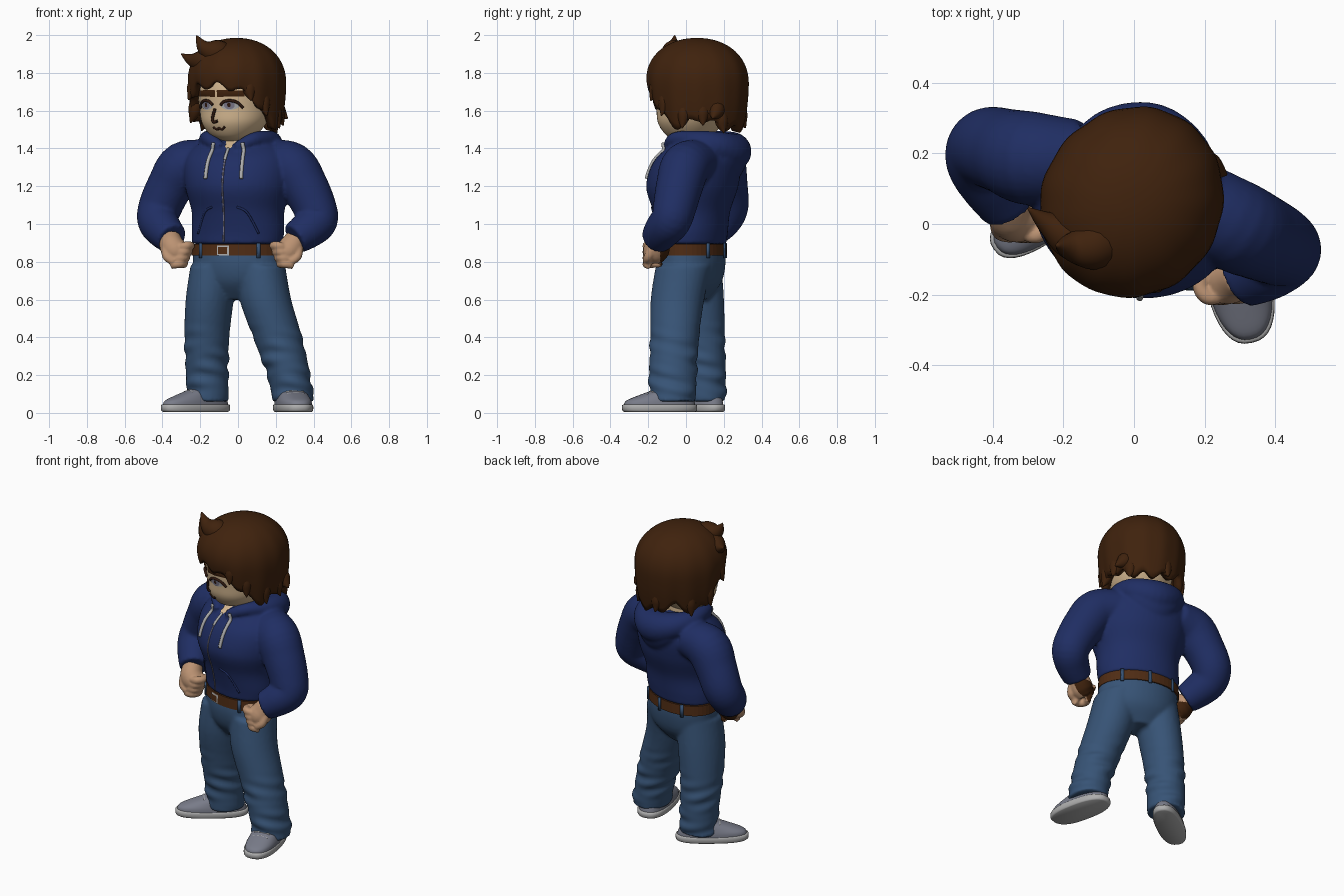
import bpy, bmesh
from math import sin, cos, pi, radians, atan2
from mathutils import Vector
from mathutils.bvhtree import BVHTree

if "Cube" in bpy.data.objects:
    bpy.data.objects.remove(bpy.data.objects["Cube"])

COLOURS = {
    "hoodie_blue": (0.014, 0.027, 0.125), "denim_blue": (0.038, 0.087, 0.180),
    "hair_brown": (0.050, 0.016, 0.004), "face_skin": (0.68, 0.49, 0.29),
    "hand_skin": (0.50, 0.29, 0.17), "belt_brown": (0.078, 0.025, 0.007),
    "shoe_grey": (0.19, 0.20, 0.25), "light_grey": (0.42, 0.42, 0.42),
    "eye_grey": (0.20, 0.19, 0.26), "dark_line": (0.03, 0.010, 0.005)}
MAT = {}
for key, rgb in COLOURS.items():
    MAT[key] = bpy.data.materials.new(key)
    MAT[key].diffuse_color = (*rgb, 1)

BODY, FACE = radians(-17), radians(-30)      # body and head are turned
CHEST, HEAD = (0, 0.08), (-0.01, 0.04)


def world(x, y, z, yaw, c):
    return Vector((c[0] + x * cos(yaw) - y * sin(yaw), c[1] + x * sin(yaw) + y * cos(yaw), z))


def make(name, verts, faces, mat):
    bm = bmesh.new()
    vs = [bm.verts.new(v) for v in verts]
    for f in faces:
        bm.faces.new([vs[i] for i in f])
    bmesh.ops.recalc_face_normals(bm, faces=bm.faces)
    me = bpy.data.meshes.new(name)
    bm.to_mesh(me)
    bm.free()
    me.materials.append(MAT[mat])
    me.shade_smooth()
    ob = bpy.data.objects.new(name, me)
    bpy.context.collection.objects.link(ob)
    return ob


def spline(pts, steps):
    out = []
    for i in range(len(pts) - 1):
        a, b, c, d = pts[max(i - 1, 0)], pts[i], pts[i + 1], pts[min(i + 2, len(pts) - 1)]
        for k in range(steps):
            t = k / steps
            out.append([0.5 * (2*q + (r-p)*t + (2*p-5*q+4*r-s)*t*t + (3*q-p-3*r+s)*t**3)
                        for p, q, r, s in zip(a, b, c, d)])
    return out + [list(pts[-1])]


def tube(name, rings, mat, yaw=None, n=28, steps=5, power=1.0):
    """Loft of rings (x, y, z, rx[, ry]); level rings when yaw is given."""
    rings = spline([r if len(r) == 5 else (*r, r[3]) for r in rings], steps)
    verts, side = [], Vector((0.3, 0.5, 0.8))
    for i, (x, y, z, rx, ry) in enumerate(rings):
        if yaw is not None:
            side, up = Vector((cos(yaw), sin(yaw), 0)), Vector((-sin(yaw), cos(yaw), 0))
        else:
            t = (Vector(rings[min(i+1, len(rings)-1)][:3]) - Vector(rings[max(i-1, 0)][:3])).normalized()
            side = (side - t * side.dot(t)).normalized()
            up = t.cross(side)
        for k in range(n):
            c, s = cos(2*pi*k/n), sin(2*pi*k/n)
            c, s = (abs(v)**power * (1 if v > 0 else -1) for v in (c, s))
            verts.append(Vector((x, y, z)) + side * c * max(rx, .001) + up * s * max(ry, .001))
    m = len(rings)
    faces = [(i*n+k, i*n+(k+1) % n, (i+1)*n+(k+1) % n, (i+1)*n+k) for i in range(m-1) for k in range(n)]
    faces += [tuple(range(n))[::-1], tuple(range((m-1)*n, m*n))]
    return make(name, verts, faces, mat)


def fuse(name, parts, mat, voxel, smooth):
    """Weld overlapping closed parts into one smooth skin."""
    bm = bmesh.new()
    for p in parts:
        bm.from_mesh(p.data)
        bpy.data.objects.remove(p)
    ob = make(name, [], [], mat)
    bm.to_mesh(ob.data)
    bm.free()
    mod = ob.modifiers.new("weld", 'REMESH')
    mod.mode, mod.voxel_size = 'VOXEL', voxel
    mod = ob.modifiers.new("soften", 'SMOOTH')
    mod.factor, mod.iterations = 0.5, smooth
    me = bpy.data.meshes.new_from_object(ob.evaluated_get(bpy.context.evaluated_depsgraph_get()))
    ob.modifiers.clear()
    ob.data = me
    me.materials.clear()
    me.materials.append(MAT[mat])
    me.shade_smooth()
    return ob


def projector(ob, yaw, c):
    tree = BVHTree.FromPolygons([v.co for v in ob.data.vertices], [p.vertices for p in ob.data.polygons])
    out = world(0, -1, 0, yaw, (0, 0))

    def hit(u, z, off):
        p = tree.ray_cast(world(u, -1, z, yaw, c), -out)[0]
        return (p or world(u, -0.15, z, yaw, c)) + out * off
    return hit


def plate(name, hit, outline, mat, off=0.004):
    n = len(outline)
    cu, cz = sum(p[0] for p in outline)/n, sum(p[1] for p in outline)/n
    verts = [hit(cu+(u-cu)*f, cz+(z-cz)*f, off) for f in (1, .66, .33) for u, z in outline] + [hit(cu, cz, off)]
    faces = [(r*n+k, r*n+(k+1) % n, r*n+n+(k+1) % n, r*n+n+k) for r in (0, 1) for k in range(n)]
    return make(name, verts, faces + [(2*n+k, 2*n+(k+1) % n, 3*n) for k in range(n)], mat)


def oval(u, z, a, b):
    return [(u + a*cos(k*pi/10), z + b*sin(k*pi/10)) for k in range(20)]


def line(name, hit, pts, r, mat, off=0.0):
    return tube(name, [(*hit(u, z, off), r) for u, z in spline(pts, 8)], mat, n=8, steps=1)


# Hoodie: torso, arms and hood welded together
torso = tube("torso", [(-.005, .035, .895, .245, .172), (0, .035, .96, .25, .18), (0, .03, 1.07, .25, .2),
                       (0, .033, 1.2, .285, .24), (0, .06, 1.33, .29, .225), (0, .085, 1.41, .24, .165),
                       (0, .09, 1.45, .13, .11)], "hoodie_blue", BODY, n=48)
arm_l = tube("arm_left", [(-.15, .185, 1.335, .11), (-.285, .185, 1.305, .133), (-.36, .205, 1.2, .122),
                          (-.412, .215, 1.09, .115), (-.425, .18, 1.02, .108), (-.395, .12, .97, .1),
                          (-.35, .05, .922, .085)], "hoodie_blue")
arm_r = tube("arm_right", [(.16, .08, 1.335, .11), (.28, .0, 1.305, .13), (.352, -.035, 1.2, .124),
                           (.405, -.06, 1.09, .115), (.42, -.08, 1.02, .108), (.37, -.12, .97, .1),
                           (.3, -.155, .922, .085)], "hoodie_blue")
half = [(.04, -.17, 1.40, .028), (.12, -.11, 1.445, .04), (.165, .02, 1.44, .055), (.12, .13, 1.41, .08)]
loop = half + [(0, .17, 1.38, .1)] + [(-x, y, z, r) for x, y, z, r in half[::-1]]
hood = tube("hood", [(*world(x, y, z, BODY, CHEST), r) for x, y, z, r in loop], "hoodie_blue")
drape = tube("drape", [(*world(0, y, z, BODY, CHEST), a, b) for y, z, a, b in
                       [(.12, 1.19, .02, .03), (.15, 1.27, .11, .07), (.15, 1.36, .17, .09), (.13, 1.44, .14, .06)]],
             "hoodie_blue", BODY)
hoodie = fuse("hoodie", [torso, arm_l, arm_r, hood, drape], "hoodie_blue", 0.011, 3)
on_chest = projector(hoodie, BODY, CHEST)
plate("neck_opening", on_chest, [(-.045, 1.45), (0, 1.455), (.045, 1.45), (.02, 1.41), (0, 1.39), (-.02, 1.41)], "face_skin")
line("zipper", on_chest, [(0, 1.4), (0, 1.2), (-.005, 1.05), (-.015, .905)], .005, "eye_grey")
line("zipper_pull", on_chest, [(0, 1.4), (0, 1.34)], .008, "light_grey", .003)
for s in (-1, 1):
    line("drawstring", on_chest, [(s*.08, 1.43), (s*.095, 1.34), (s*.1, 1.24)], .01, "light_grey", .004)
    line("pocket_seam", on_chest, [(s*.07, 1.09), (s*.12, 1.06), (s*.17, .95)], .006, "hoodie_blue")

# Jeans: pelvis and two legs, with folds towards the cuffs
pelvis = tube("pelvis", [(-.015, .035, .6, .11, .08), (0, .03, .69, .22, .15), (0, .03, .79, .243, .172),
                         (-.005, .035, .89, .236, .163)], "denim_blue", BODY, n=40)
leg_l = tube("leg_left", [(-.13, .05, .78, .12, .14), (-.15, .055, .6, .125, .148), (-.165, .075, .4, .118, .132),
                          (-.163, .095, .2, .112, .117), (-.16, .1, .06, .112, .112)], "denim_blue", BODY)
leg_r = tube("leg_right", [(.12, -.01, .78, .13, .15), (.145, -.045, .6, .137, .142), (.21, -.06, .4, .13, .13),
                           (.268, -.07, .2, .115, .127), (.295, -.07, .06, .11, .124)], "denim_blue", 0)
jeans = fuse("jeans", [pelvis, leg_l, leg_r], "denim_blue", 0.011, 4)
for v in jeans.data.vertices:
    x, y, z = v.co
    if z < .5:
        fold = sin(z*70 + 16*x + 11*y) * (.5 + .5*sin(z*23 - 19*x + 13*y))
        v.co += v.normal * .007 * min(1, (.5-z)*5) * fold

# Belt with buckle and loops
belt = tube("belt", [(-.005, .035, .832, .247, .175), (-.005, .035, .895, .245, .172)], "belt_brown", BODY, n=48, steps=1)
belt.data.shade_flat()
on_belt = projector(belt, BODY, (-.005, .035))
for nm, w, h, col in (("buckle", .034, .027, "light_grey"), ("buckle_centre", .026, .019, "belt_brown")):
    plate(nm, on_belt, [(-.025+a*w, .86+b*h) for a, b in ((-1, -1), (1, -1), (1, 1), (-1, 1))], col, .005 if w > .03 else .008)
for deg in (-40, 40, 140, 180, 220):
    a = radians(deg)
    x, y = .249*sin(a), -.177*cos(a)
    tube("belt_loop", [(*world(x, y, z, BODY, (-.005, .035)), .011, .006) for z in (.82, .9)], "denim_blue",
         BODY + atan2(sin(a)/.25, cos(a)/.18), n=8, steps=1)

# Fists: palm, four curled fingers and thumb; the inner back side is brown
for s, c, wrist in ((-1, (-.325, .015, .85), (-.36, .06, .93)), (1, (.262, -.16, .85), (.31, -.145, .93))):
    cx, cy, cz = c
    parts = [tube("palm", [(*wrist, .055), (cx+s*.025, cy+.01, cz+.035, .066), (cx, cy, cz, .068),
                           (cx-s*.025, cy, cz-.03, .05)], "hand_skin")]
    for i in range(4):
        z, x = cz + .035 - .032*i, cx - s*(.035 - .012*i)
        parts.append(tube("finger", [(x+s*.03, cy-.04, z-.01, .018), (x-s*.015, cy-.048, z, .023),
                                     (x-s*.04, cy-.015, z, .022), (x-s*.025, cy+.03, z, .018)], "hand_skin", n=14))
    parts.append(tube("thumb", [(cx+s*.06, cy-.02, cz+.02, .024), (cx+s*.05, cy-.04, cz-.025, .024),
                                (cx+s*.015, cy-.052, cz-.05, .018)], "hand_skin", n=14))
    fist = fuse("fist", parts, "hand_skin", 0.007, 3)
    fist.data.materials.append(MAT["hair_brown"])
    for p in fist.data.polygons:
        if p.center.y > cy + .025 and p.center.z < cz + .03 and p.normal.y > -.2:
            p.material_index = 1

# Shoes: sole, upper, laces
for c, yaw, hl, hw in (((-.225, .055), radians(-53), .213, .08), ((.292, -.14), radians(12), .2, .094)):
    def ring(back, z, length, width):
        return (*world(0, back, z, yaw, c), hw*width, hl*length)
    tube("sole", [ring(0, .006, .95, .93), ring(0, .015, 1, 1), ring(0, .04, 1, 1), ring(0, .045, .95, .94)],
         "light_grey", yaw, n=40, steps=2, power=.8)
    upper = tube("shoe_upper", [ring(0, .04, .96, .96), ring(.004, .065, .91, .93), ring(.03, .092, .72, .85),
                                ring(.06, .117, .52, .78), ring(.08, .135, .4, .72)], "shoe_grey", yaw, n=40, power=.85)
    for i in range(4):
        y, z = -.10 + .028*i, .089 + .013*i
        tube("lace", [(*world(x*hw, y, z - .012*abs(x), yaw, c), .006) for x in (-.5, 0, .5)], "light_grey", n=8, steps=3)

# Head and neck
tube("neck", [(-.005, .06, 1.36, .085), (-.01, .06, 1.52, .085)], "face_skin", 0)
head = tube("head", [(-.03, .01, 1.44, .04, .05), (-.027, .015, 1.465, .11, .115), (-.02, .025, 1.53, .168, .172),
                     (-.01, .04, 1.61, .19, .2), (-.01, .04, 1.72, .2, .21), (-.01, .05, 1.82, .18, .19),
                     (-.01, .06, 1.92, .08, .08)], "face_skin", FACE, n=48)
on_face = projector(head, FACE, HEAD)

# Eyes, brows, nose and mouth as thin plates
for s in (-1, 1):
    u = s*.07
    plate("eye_white", on_face, oval(u, 1.627, .045, .023), "light_grey", .004)
    plate("iris", on_face, oval(u, 1.63, .027, .022), "eye_grey", .007)
    plate("pupil", on_face, oval(u, 1.63, .009, .012), "dark_line", .009)
    line("eyelid", on_face, [(u-s*.045, 1.63), (u-s*.025, 1.648), (u+s*.01, 1.653), (u+s*.04, 1.642), (u+s*.06, 1.615)],
         .008, "dark_line", .006)
    plate("brow", on_face, [(s*a, z) for a, z in ((.006, 1.672), (.07, 1.675), (.14, 1.675), (.14, 1.705),
                                                  (.07, 1.71), (.006, 1.708))], "hair_brown", .006)
line("nose", on_face, [(-.012, 1.61), (-.03, 1.56), (-.025, 1.54), (0, 1.545)], .008, "dark_line", .004)
line("mouth", on_face, [(-.035, 1.513), (-.015, 1.5), (0, 1.507), (.015, 1.5), (.035, 1.515)], .006, "dark_line", .002)

# Hair shell: columns run from the crown down to a hem that varies around the head
HEM = [(0, 1.735), (30, 1.72), (55, 1.655), (75, 1.56), (95, 1.51), (120, 1.56), (150, 1.51), (181, 1.5)]
HAIR, N, ROWS, TOP, MID = (-.008, .058), 96, 22, 1.985, 1.73


def hem(a):
    d = abs((a*180/pi + 180) % 360 - 180)
    for (d0, z0), (d1, z1) in zip(HEM, HEM[1:]):
        if d <= d1:
            return z0 + (z1-z0)*(d-d0)/(d1-d0) + .02*sin(11*a)


def hair_point(a, z, t):
    k = max(0, 1 - ((z-MID)/(TOP-MID))**2.25)**.47 if z > MID else 1 - .8*(MID-z)**2
    k *= (1 - .07*t**6) * (1 + .01*t*sin(13*a))
    return world(.258*k*sin(a), -.282*k*cos(a), z, FACE, HAIR)


verts = [Vector((*HAIR, TOP))]
for r in range(1, ROWS+1):
    t = r/ROWS
    for k in range(N):
        a = 2*pi*k/N
        verts.append(hair_point(a, TOP - (TOP-hem(a))*(1-cos(t*pi/2)), t))
faces = [(0, 1+k, 1+(k+1) % N) for k in range(N)]
faces += [(1+r*N+k, 1+r*N+N+k, 1+r*N+N+(k+1) % N, 1+r*N+(k+1) % N) for r in range(ROWS-1) for k in range(N)]
hair = make("hair", verts, faces, "hair_brown")
thick = hair.modifiers.new("thickness", 'SOLIDIFY')
thick.thickness, thick.offset = .045, -1

# Pointed locks around the hem and the swept tufts on top
for deg, drop in ((-100, .05), (-72, .05), (-48, .03), (50, .03), (72, .05), (100, .05), (125, .03), (152, .03), (-150, .03)):
    a = radians(deg)
    z = hem(a)
    out = world(sin(a), -cos(a), 0, FACE, (0, 0))
    p = [hair_point(a, z+dz, 1) + out*o for dz, o in ((.15, -.025), (.05, -.018), (-drop*.4, .012))]
    tube("hair_lock", [(*p[0], .02), (*p[1], .036), (*p[2], .003)], "hair_brown", n=12)
tube("tuft_top", [(-.02, -.02, 1.88, .05), (-.11, -.06, 1.905, .07), (-.18, -.065, 1.935, .04), (-.22, -.06, 1.998, .003)], "hair_brown", n=16)
tube("tuft_side", [(-.05, -.03, 1.84, .06), (-.16, -.04, 1.86, .07), (-.24, .0, 1.868, .036), (-.3, .045, 1.9, .003)], "hair_brown", n=16)
tube("lock_side", [(.16, .16, 1.66, .03), (.21, .16, 1.6, .045), (.262, .14, 1.56, .004)], "hair_brown", n=14)

for m in bpy.data.materials:
    if m.users and not m.is_grease_pencil:
        m.use_nodes = True
        m.node_tree.nodes["Principled BSDF"].inputs["Base Color"].default_value = m.diffuse_color
